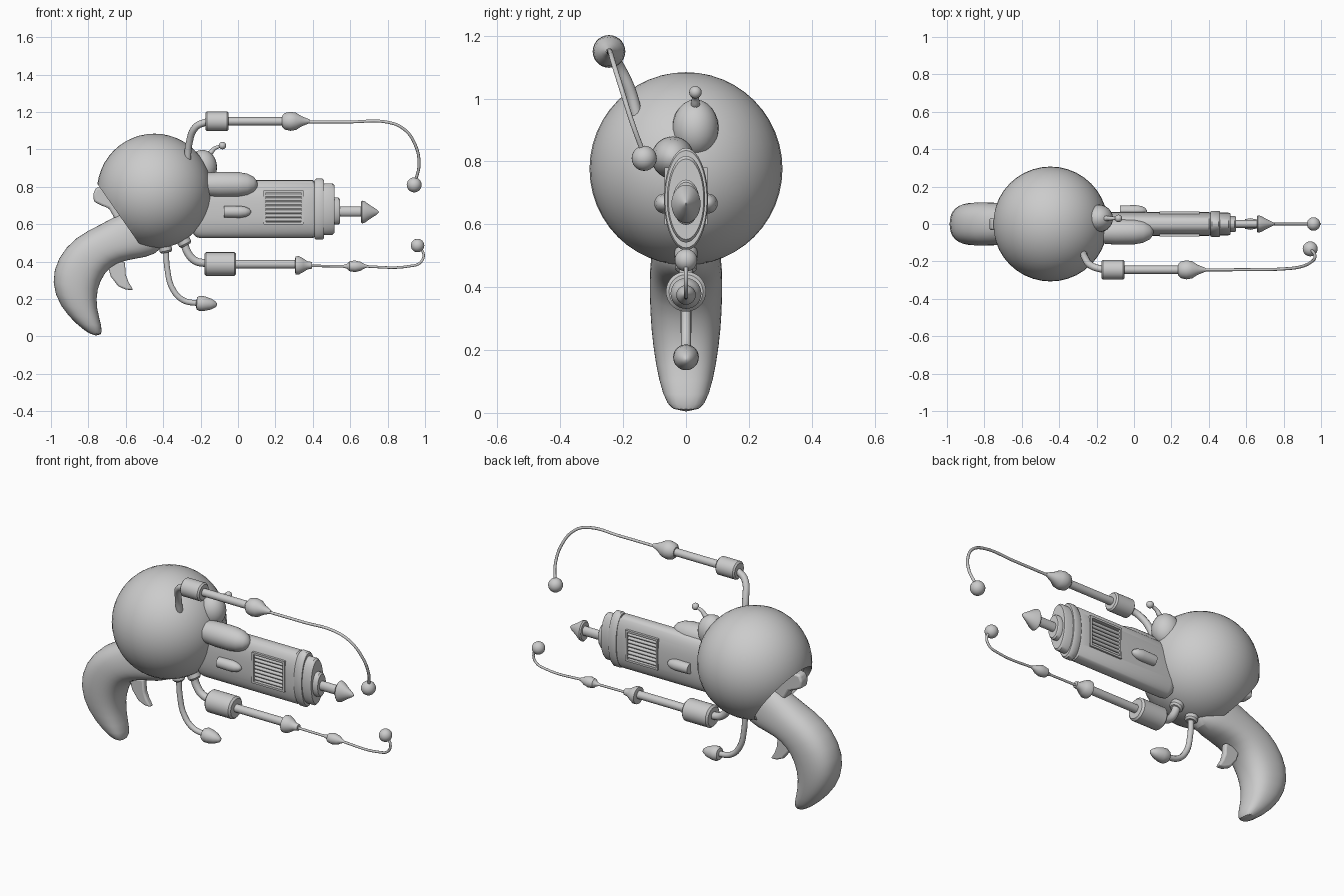
import bpy, bmesh, math
from mathutils import Vector, Matrix

if "Cube" in bpy.data.objects:
    bpy.data.objects.remove(bpy.data.objects["Cube"])


def finish(name, bm):
    bmesh.ops.recalc_face_normals(bm, faces=bm.faces)
    me = bpy.data.meshes.new(name)
    bm.to_mesh(me)
    bm.free()
    ob = bpy.data.objects.new(name, me)
    bpy.context.collection.objects.link(ob)
    return ob


def loft(name, rings):
    """Skin a list of equal-length point rings and cap both ends."""
    bm = bmesh.new()
    rows = [[bm.verts.new(p) for p in r] for r in rings]
    n = len(rows[0])
    for a, b in zip(rows, rows[1:]):
        for i in range(n):
            j = (i + 1) % n
            bm.faces.new((a[i], a[j], b[j], b[i]))
    bm.faces.new(rows[0])
    bm.faces.new(rows[-1])
    return finish(name, bm)


def oval(n, power=2.0):
    pts = []
    for i in range(n):
        a = 2 * math.pi * i / n
        c, s = math.cos(a), math.sin(a)
        pts.append((math.copysign(abs(c) ** (2 / power), c), math.copysign(abs(s) ** (2 / power), s)))
    return pts


def turned(name, profile, at=(0, 0, 0), aim=(1, 0, 0), squash=1.0, power=2.0, n=28):
    """Profile of (distance, radius) along aim; squash narrows the y width."""
    d = Vector(aim).normalized()
    side = Vector((0, 1, 0))
    side = (side - d * side.dot(d)).normalized()
    up = d.cross(side)
    o = Vector(at)
    return loft(name, [[o + d * t + side * (r * squash * u) + up * (r * v) for u, v in oval(n, power)]
                       for t, r in profile])


def ball(name, at, size, seg=24):
    bm = bmesh.new()
    m = Matrix.Translation(at) @ Matrix.Diagonal((*size, 1))
    bmesh.ops.create_uvsphere(bm, u_segments=seg, v_segments=seg // 2, radius=1, matrix=m)
    return finish(name, bm)


def box(name, at, size):
    bm = bmesh.new()
    bmesh.ops.create_cube(bm, size=1, matrix=Matrix.Translation(at) @ Matrix.Diagonal((*size, 1)))
    return finish(name, bm)


def tube(name, pts, radius, taper=1.0):
    cu = bpy.data.curves.new(name, 'CURVE')
    cu.dimensions = '3D'
    cu.bevel_depth, cu.bevel_resolution, cu.resolution_u, cu.use_fill_caps = radius, 3, 8, True
    sp = cu.splines.new('BEZIER')
    sp.bezier_points.add(len(pts) - 1)
    for i, (bp, p) in enumerate(zip(sp.bezier_points, pts)):
        bp.co = p
        bp.handle_left_type = bp.handle_right_type = 'AUTO'
        bp.radius = 1 + (taper - 1) * i / (len(pts) - 1)
    ob = bpy.data.objects.new(name, cu)
    bpy.context.collection.objects.link(ob)
    bpy.ops.object.select_all(action='DESELECT')
    ob.select_set(True)
    bpy.context.view_layer.objects.active = ob
    bpy.ops.object.convert(target='MESH')


def plate(name, outline, half, bevel):
    ob = loft(name, [[(x, y, z) for x, z in outline] for y in (-half, half)])
    b = ob.modifiers.new('bevel', 'BEVEL')
    b.width, b.segments = bevel, 3


# Round body, sliced open at the lower back with a recessed underside
bm = bmesh.new()
C = Vector((-0.447, 0, 0.777))
bmesh.ops.create_uvsphere(bm, u_segments=40, v_segments=24, radius=0.307, matrix=Matrix.Translation(C))
nrm = Vector((-0.82, 0, -0.574)).normalized()
cut = bmesh.ops.bisect_plane(bm, geom=bm.verts[:] + bm.edges[:] + bm.faces[:], dist=1e-5,
                             plane_co=C + nrm * 0.228, plane_no=nrm, clear_outer=True)
edges = [e for e in cut['geom_cut'] if isinstance(e, bmesh.types.BMEdge)]
cap = bmesh.ops.contextual_create(bm, geom=edges)['faces']
bmesh.ops.recalc_face_normals(bm, faces=bm.faces)
bmesh.ops.inset_region(bm, faces=cap, thickness=0.015)
bmesh.ops.translate(bm, verts=list(cap[0].verts), vec=-nrm * 0.035)
finish('body_dome', bm)

# Curved grip: back point, front point, half width
sections = [((-0.785, 0.006), (-0.73, 0.0), 0.045), ((-0.86, 0.06), (-0.725, 0.05), 0.075),
            ((-0.955, 0.16), (-0.757, 0.15), 0.098), ((-1.0, 0.29), (-0.755, 0.25), 0.113),
            ((-0.968, 0.42), (-0.715, 0.34), 0.117), ((-0.87, 0.535), (-0.65, 0.395), 0.117),
            ((-0.73, 0.60), (-0.55, 0.415), 0.108), ((-0.63, 0.66), (-0.44, 0.43), 0.10),
            ((-0.52, 0.70), (-0.37, 0.51), 0.08)]
rings = []
for a, b, w in sections:
    a, b = Vector((a[0], 0, a[1])), Vector((b[0], 0, b[1]))
    rings.append([(a + b) / 2 + (b - a) / 2 * u + Vector((0, w * v, 0)) for u, v in oval(20, 2.4)])
grip = loft('grip', rings)
grip.modifiers.new('subsurf', 'SUBSURF').levels = 1
grip.modifiers['subsurf'].render_levels = 1

# Trigger claw and rear spur
plate('trigger', [(-0.70, 0.39), (-0.68, 0.32), (-0.64, 0.268), (-0.60, 0.25), (-0.56, 0.248),
                  (-0.585, 0.29), (-0.60, 0.33), (-0.605, 0.40)], 0.018, 0.01)
plate('rear_spur', [(-0.60, 0.80), (-0.70, 0.80), (-0.76, 0.795), (-0.775, 0.76), (-0.77, 0.72),
                    (-0.73, 0.70), (-0.69, 0.685), (-0.665, 0.64), (-0.63, 0.60), (-0.58, 0.62)], 0.032, 0.012)

# Flattened barrel with recessed side vents
BZ = 0.68
barrel = turned('barrel', [(-0.24, 0.13), (-0.225, 0.148), (-0.2, 0.155), (0.4, 0.155), (0.415, 0.14)],
                (0, 0, BZ), squash=0.41, power=2.5, n=48)
for tag, s in (('left', 1), ('right', -1)):
    cutter = box('vent_cutter_' + tag, (0.243, s * 0.085, 0.69), (0.205, 0.074, 0.17))
    cutter.hide_render = True
    cutter.hide_set(True)
    m = barrel.modifiers.new('vent_' + tag, 'BOOLEAN')
    m.object, m.operation, m.solver = cutter, 'DIFFERENCE', 'EXACT'
    # Vent frame and slats
    for x in (0.143, 0.343):
        box('vent_post_' + tag, (x, s * 0.055, 0.69), (0.012, 0.026, 0.18))
    for z in (0.605, 0.775):
        box('vent_rail_' + tag, (0.243, s * 0.055, z), (0.21, 0.026, 0.012))
    for i in range(7):
        turned('vent_slat_' + tag, [(0, 0.009), (0.19, 0.009)], (0.148, s * 0.052, 0.624 + i * 0.0215), n=10)
    # Side bullet stud
    turned('side_stud_' + tag, [(-0.075, 0.03), (0.01, 0.032), (0.04, 0.027), (0.06, 0.017), (0.07, 0.004)],
           (0, s * 0.069, 0.666), n=20)

# Muzzle rings, rod and pointed tip
turned('muzzle_ring', [(0.41, 0.155), (0.418, 0.163), (0.452, 0.163), (0.46, 0.155)], (0, 0, BZ), squash=0.43, n=40)
turned('muzzle_step', [(0.455, 0.138), (0.505, 0.138), (0.515, 0.128)], (0, 0, BZ), squash=0.44, n=40)
turned('muzzle_collar', [(0.51, 0.072), (0.537, 0.072), (0.545, 0.064)], (0, 0, 0.67), squash=0.6)
turned('muzzle_rod', [(0.54, 0.027), (0.68, 0.027)], (0, 0, 0.667), squash=0.8)
turned('muzzle_tip', [(0.66, 0.035), (0.657, 0.053), (0.664, 0.061), (0.678, 0.057), (0.71, 0.034), (0.742, 0.014),
                      (0.753, 0.003)], (0, 0, 0.665), squash=0.76)

# Upper pods: long bullet and sighting bump with a tiny feeler
turned('long_pod', [(-0.2, 0.06), (-0.1, 0.068), (0, 0.067), (0.05, 0.058), (0.085, 0.04), (0.1, 0.02), (0.105, 0.003)],
       (0, -0.042, 0.812))
ball('sight_bump', (-0.19, 0.03, 0.905), (0.078, 0.074, 0.092))
tube('sight_feeler', [(-0.19, 0.03, 0.965), (-0.15, 0.03, 0.98), (-0.125, 0.03, 1.005), (-0.083, 0.03, 1.02)], 0.018, 0.4)
ball('feeler_ball', (-0.083, 0.03, 1.02), (0.02, 0.02, 0.02), 16)

# Upper side antenna
up = (0, -0.245, 1.15)
tube('upper_pipe', [(-0.27, -0.155, 0.94), (-0.262, -0.18, 1.03), (-0.225, -0.225, 1.12), (-0.16, -0.245, 1.15)], 0.019)
turned('upper_canister', [(-0.175, 0.043), (-0.167, 0.052), (-0.058, 0.052), (-0.05, 0.044)], up)
turned('upper_rod', [(-0.06, 0.022), (0.25, 0.022)], up)
turned('upper_bulb', [(0.235, 0.028), (0.25, 0.044), (0.28, 0.051), (0.31, 0.046), (0.34, 0.027), (0.385, 0.009)], up)
tube('upper_wire', [(0.35, -0.245, 1.147), (0.6, -0.244, 1.147), (0.8, -0.24, 1.145), (0.885, -0.23, 1.11),
                    (0.945, -0.205, 1.03), (0.968, -0.17, 0.92), (0.945, -0.133, 0.82)], 0.008)
ball('upper_ball', (0.942, -0.133, 0.81), (0.04, 0.04, 0.04))

# Lower antenna
low = (0, 0, 0.386)
turned('lower_socket', [(-0.02, 0.036), (0.012, 0.036), (0.022, 0.027)], (-0.288, 0, 0.505), (0.45, 0, -0.89))
tube('lower_pipe', [(-0.29, 0, 0.51), (-0.27, 0, 0.45), (-0.23, 0, 0.405), (-0.16, 0, 0.39)], 0.022)
turned('lower_canister', [(-0.18, 0.054), (-0.17, 0.064), (-0.02, 0.064), (-0.01, 0.054)], low)
turned('lower_rod', [(-0.02, 0.023), (0.32, 0.023)], low)
turned('lower_bell', [(0.305, 0.036), (0.308, 0.048), (0.325, 0.049), (0.35, 0.036), (0.37, 0.022), (0.395, 0.018)],
       (0, 0, 0.38))
tube('lower_wire', [(0.38, 0, 0.377), (0.65, 0, 0.375), (0.92, 0, 0.376), (0.975, 0, 0.395), (0.992, 0, 0.44),
                    (0.962, 0, 0.485)], 0.007)
turned('lower_bead', [(0.565, 0.008), (0.585, 0.014), (0.595, 0.026), (0.625, 0.031), (0.655, 0.024), (0.675, 0.012),
                      (0.69, 0.007)], (0, 0, 0.375))
ball('lower_ball', (0.96, 0, 0.486), (0.036, 0.036, 0.036))

# Hanging hose with a bulb end
turned('hose_socket', [(-0.02, 0.034), (0.01, 0.034), (0.02, 0.025)], (-0.387, 0, 0.467), (0.2, 0, -0.98))
tube('hose', [(-0.385, 0, 0.48), (-0.378, 0, 0.36), (-0.35, 0, 0.255), (-0.295, 0, 0.195), (-0.2, 0, 0.175)], 0.016)
turned('hose_bulb', [(0, 0.015), (0.004, 0.033), (0.02, 0.041), (0.045, 0.039), (0.08, 0.029), (0.105, 0.015),
                     (0.113, 0.003)], (-0.224, 0, 0.178), (1, 0, -0.07))

# Smooth shading with crisp edges
bpy.ops.object.select_all(action='DESELECT')
for ob in bpy.context.scene.objects:
    if ob.type == 'MESH' and not ob.hide_render:
        ob.select_set(True)
        bpy.context.view_layer.objects.active = ob
bpy.ops.object.shade_smooth_by_angle(angle=math.radians(38))
